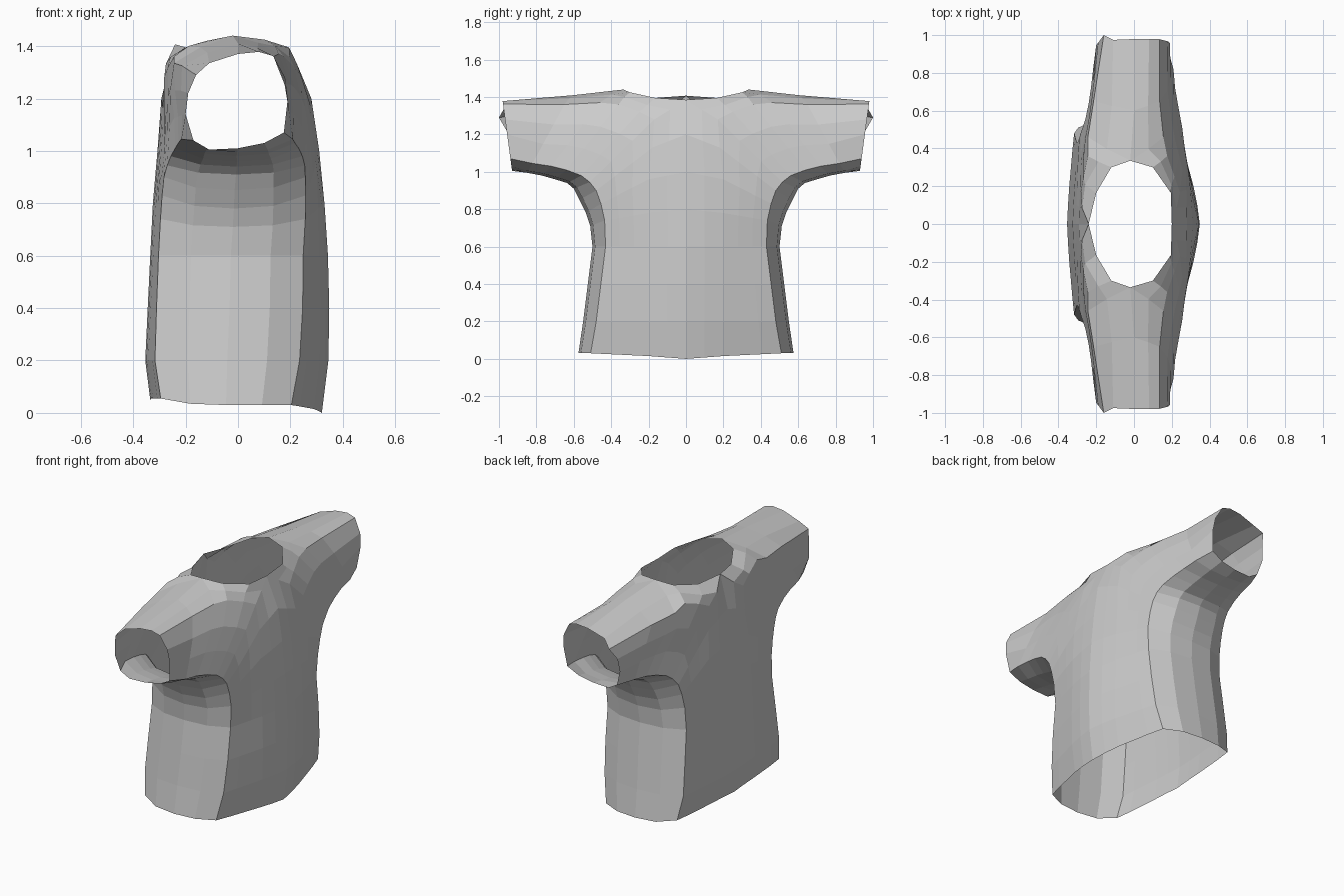
import bpy, bmesh
from mathutils import Vector

if "Cube" in bpy.data.objects:
    bpy.data.objects.remove(bpy.data.objects["Cube"])


def lerp_table(t, table):
    """Piecewise linear lookup."""
    if t <= table[0][0]:
        return table[0][1]
    for (a, va), (b, vb) in zip(table, table[1:]):
        if t <= b:
            return va + (vb - va) * (t - a) / (b - a)
    return table[-1][1]


# Depth of the +x and -x panels: centre-line profile over z, tapering over y
POS = [(0, .32), (.2, .345), (.5, .35), (.8, .33), (1, .31), (1.2, .28), (1.3, .25), (1.4, .19)]
POS_LOW = [(0, 0), (.15, .02), (.3, .06), (.45, .10), (.51, .12)]
POS_HIGH = [(0, 0), (.15, .01), (.3, .03), (.5, .058), (.75, .092), (1, .10)]
NEG = [(0, .335), (.18, .355), (.5, .34), (.9, .32), (1.1, .295), (1.3, .29), (1.36, .27), (1.41, .24)]
NEG_TAPER = [(0, 0), (.15, .007), (.47, .035), (.6, .062), (.8, .085), (1, .09)]


def depth(side, y, z):
    if side > 0:
        f = min(1, max(0, (z - .6) / .35))
        taper = lerp_table(y, POS_LOW) * (1 - f) + lerp_table(y, POS_HIGH) * f
        return lerp_table(z, POS) - taper
    return -(lerp_table(z, NEG) - lerp_table(y, NEG_TAPER))


# Stations from hem, round the armpit, to the cuff; (y, z) of four guide curves
INNER = [(0, 0), (0, .2), (0, .4), (0, .6), (0, .8), (0, 1.0), (0, 1.2),
         (0, 1.385), (.165, 1.395), (.3, 1.425), (.335, 1.44), (.6, 1.41)]
EDGE = [(.2, .015), (.2, .2), (.2, .4), (.2, .6), (.2, .78), (.2, .96), (.18, 1.13),
        (.17, 1.28), (.25, 1.32), (.36, 1.36), (.46, 1.37), (.65, 1.36)]
CREASE = [(.51, .03), (.48, .2), (.455, .4), (.43, .6), (.435, .74), (.455, .83), (.48, .9),
          (.515, .945), (.56, .98), (.64, 1.01), (.72, 1.03), (.82, 1.045)]
UNDER = [(.575, .03), (.55, .2), (.525, .4), (.5, .6), (.512, .71), (.535, .78), (.57, .85),
         (.6, .91), (.635, .94), (.7, .96), (.77, .98), (.85, .995)]
# Neck rim depth (+x, -x), height offset at -x; then top-of-sleeve depth
RIM = {7: (.2, -.24, .022), 8: (.195, -.2, 0), 9: (.1, -.12, -.005),
       10: (-.02, -.02, 0), 11: (0, 0, 0)}
# Cuff outline (x, z)
CUFF = [(0, 1.37), (.08, 1.378), (.135, 1.362), (.18, 1.28), (.19, 1.2), (.175, 1.07),
        (.1, 1.03), (0, 1.01), (-.11, 1.005), (-.17, 1.04), (-.2, 1.14), (-.19, 1.22),
        (-.16, 1.29), (-.11, 1.335), (0, 1.37)]


def panel(i, side):
    """Points from the inner curve to the underarm crease on one side."""
    pts = []
    t, e, c = Vector(INNER[i]), Vector(EDGE[i]), Vector(CREASE[i])
    if side < 0 and i >= 10:
        e.y -= .035
    for k, p in enumerate([t, t.lerp(e, .5), e, e.lerp(c, .34), e.lerp(c, .67), c]):
        y, z = p
        x = depth(side, y, z)
        if k == 0 and i in RIM:
            x = RIM[i][0 if side > 0 else 1]
            if side < 0:
                z += RIM[i][2]
        if k == 1 and i >= 9:
            # Shoulder top is nearly flat between ridge and edge
            x = .45 * RIM[i][0 if side > 0 else 1] + .55 * depth(side, *e)
            z += .008
        if side < 0 and i == 0:
            z = .055 if k else .05
        pts.append(Vector((x, y, z)))
    return pts


def section(i):
    a, b = panel(i, 1), panel(i, -1)
    uy, uz = UNDER[i]
    mid = Vector(((a[-1].x + b[-1].x) / 2, uy, uz))
    under = []
    for end in (a[-1], b[-1]):
        q = end.lerp(mid, .45)
        q.y, q.z = end.y + (uy - end.y) * .8, end.z + (uz - end.z) * .8
        under.append(q)
    return a + [under[0], mid, under[1]] + b[::-1]


sections = [section(i) for i in range(12)]
sections.append([Vector((x, 1.0 if k == 12 else .93 + .135 * (z - 1.005), z))
                 for k, (x, z) in enumerate(CUFF)])

# Half shirt lofted through the sections
bm = bmesh.new()
rows = [[bm.verts.new(p) for p in s] for s in sections]
for r, s in zip(rows, rows[1:]):
    for k in range(len(r) - 1):
        bm.faces.new((r[k], r[k + 1], s[k + 1], s[k]))
bmesh.ops.remove_doubles(bm, verts=bm.verts, dist=.001)
bmesh.ops.recalc_face_normals(bm, faces=bm.faces)
bm.faces.ensure_lookup_table()
# First face lies on the +x side: make it point outwards
bm.normal_update()
if bm.faces[0].normal.x < 0:
    bmesh.ops.reverse_faces(bm, faces=bm.faces)

mesh = bpy.data.meshes.new("shirt")
bm.to_mesh(mesh)
bm.free()
shirt = bpy.data.objects.new("shirt", mesh)
bpy.context.collection.objects.link(shirt)

# Other half
mirror = shirt.modifiers.new("mirror", 'MIRROR')
mirror.use_axis = (False, True, False)
mirror.merge_threshold = .001
